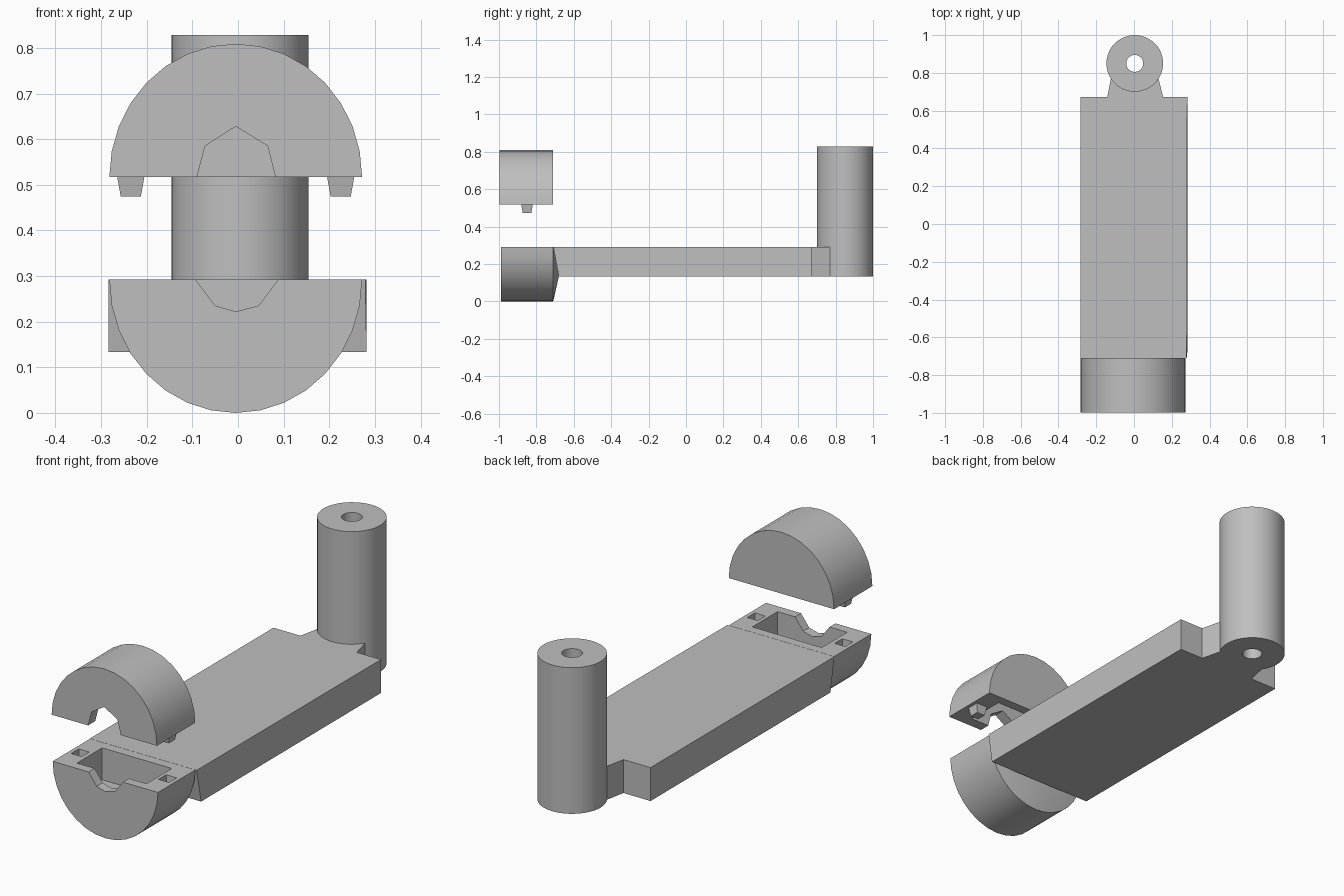
import bpy
import bmesh
from math import cos, sin, pi
from mathutils import Vector

cube = bpy.data.objects.get("Cube")
if cube:
    bpy.data.objects.remove(cube, do_unlink=True)

grey = bpy.data.materials.new("plain grey")
grey.use_nodes = True
COLOUR = (0.52, 0.52, 0.52, 1)
grey.diffuse_color = COLOUR
grey.node_tree.nodes["Principled BSDF"].inputs["Base Color"].default_value = COLOUR


def loft(name, start, end, apex=None):
    """Solid between two matching outlines; the end may rise to an apex."""
    bm = bmesh.new()
    a = [bm.verts.new(p) for p in start]
    b = [bm.verts.new(p) for p in end]
    n = len(a)
    for i in range(n):
        j = (i + 1) % n
        bm.faces.new((a[i], a[j], b[j], b[i]))
    bm.faces.new(a[::-1])
    if apex:
        tip = bm.verts.new(apex)
        for i in range(n):
            bm.faces.new((b[i], b[(i + 1) % n], tip))
    else:
        bm.faces.new(b)
    bmesh.ops.recalc_face_normals(bm, faces=bm.faces)
    mesh = bpy.data.meshes.new(name)
    bm.to_mesh(mesh)
    bm.free()
    mesh.materials.append(grey)
    obj = bpy.data.objects.new(name, mesh)
    bpy.context.collection.objects.link(obj)
    return obj


def along_y(name, outline, y0, y1, apex=None):
    return loft(name, [(x, y0, z) for x, z in outline],
                [(x, y1, z) for x, z in outline], apex)


def rect(x, y, z, w, d):
    return [(x + sx * w, y + sy * d, z)
            for sx, sy in ((-1, -1), (1, -1), (1, 1), (-1, 1))]


def ring(x, y, z, r, n=48):
    return [(x + r * cos(2 * pi * i / n), y + r * sin(2 * pi * i / n), z)
            for i in range(n)]


def half_disc(z, direction, steps=16):
    return [(-0.005 + 0.277 * cos(pi * i / steps),
             z + direction * 0.292 * sin(pi * i / steps))
            for i in range(steps + 1)]


def cut(obj, cutter):
    mod = obj.modifiers.new("cut", 'BOOLEAN')
    mod.operation = 'DIFFERENCE'
    mod.solver = 'EXACT'
    mod.object = cutter
    bpy.context.view_layer.objects.active = obj
    bpy.ops.object.modifier_apply(modifier=mod.name)
    bpy.data.objects.remove(cutter, do_unlink=True)


def smooth(obj):
    bpy.ops.object.select_all(action='DESELECT')
    obj.select_set(True)
    bpy.context.view_layer.objects.active = obj
    bpy.ops.object.shade_smooth_by_angle(angle=0.5)


LOW, HIGH = 0.292, 0.517          # the two facing planes of the clamp
PEG_X, PEG_Y = (-0.235, 0.225), -0.85


def peg(name, x, top):
    return loft(name, rect(x, PEG_Y, top, 0.03, 0.031),
                rect(x, PEG_Y, top - 0.045, 0.022, 0.023))


# Lower clamp half, with a shallow cone closing its back
lower = along_y("lower_clamp", half_disc(LOW, -1), -0.99, -0.71,
                apex=(0, -0.68, 0.134))
cut(lower, loft("pocket", rect(-0.003, -0.85, 0.14, 0.183, 0.095),
                rect(-0.003, -0.85, 0.35, 0.183, 0.095)))
cut(lower, along_y("groove", [(-0.093, LOW), (-0.05, 0.235), (-0.005, 0.222),
                              (0.045, 0.235), (0.088, LOW), (0.088, 0.35),
                              (-0.093, 0.35)], -1.05, -0.85))
for px in PEG_X:
    cut(lower, loft("socket", rect(px, PEG_Y, 0.35, 0.032, 0.033),
                    rect(px, PEG_Y, 0.245, 0.024, 0.025)))
smooth(lower)

# Upper clamp half, floating above, hollow and notched underneath
upper = along_y("upper_clamp", half_disc(HIGH, 1), -0.998, -0.71)
cut(upper, loft("pocket", rect(-0.003, -0.85, 0.45, 0.183, 0.095),
                rect(-0.003, -0.85, 0.66, 0.183, 0.095)))
cut(upper, along_y("groove", [(-0.09, 0.45), (-0.09, HIGH), (-0.072, 0.585),
                              (-0.005, 0.628), (0.065, 0.585), (0.082, HIGH),
                              (0.082, 0.45)], -1.05, -0.85))
smooth(upper)
for side, px in zip(("right", "left"), PEG_X):
    peg(side + "_peg", px, HIGH + 0.002)

# Flat arm with a slanted front end
BOTTOM = 0.133
loft("arm", [(-0.284, -0.68, BOTTOM), (0.282, -0.68, BOTTOM),
             (0.282, 0.672, BOTTOM), (-0.284, 0.672, BOTTOM)],
     [(-0.284, -0.709, LOW), (0.275, -0.709, LOW), (0.282, -0.69, LOW),
      (0.282, 0.672, LOW), (-0.284, 0.672, LOW)][:1]
     + [(0.279, -0.709, LOW), (0.282, 0.672, LOW), (-0.284, 0.672, LOW)])

# Tapered neck joining the arm to the handle
neck = [(-0.142, 0.67), (0.155, 0.67), (0.127, 0.78), (-0.12, 0.78)]
loft("neck", [(x, y, BOTTOM) for x, y in neck],
     [(x, y, LOW) for x, y in neck])

# Upright handle with a bore through its length
handle = loft("handle", ring(0.004, 0.85, BOTTOM, 0.15),
              ring(0.004, 0.85, 0.828, 0.15))
cut(handle, loft("bore", ring(0.004, 0.85, 0.1, 0.045, 24),
                 ring(0.004, 0.85, 0.9, 0.045, 24)))
cut(bpy.data.objects["neck"], loft("bore", ring(0.004, 0.85, 0.1, 0.14),
                                   ring(0.004, 0.85, 0.9, 0.14)))
smooth(handle)
